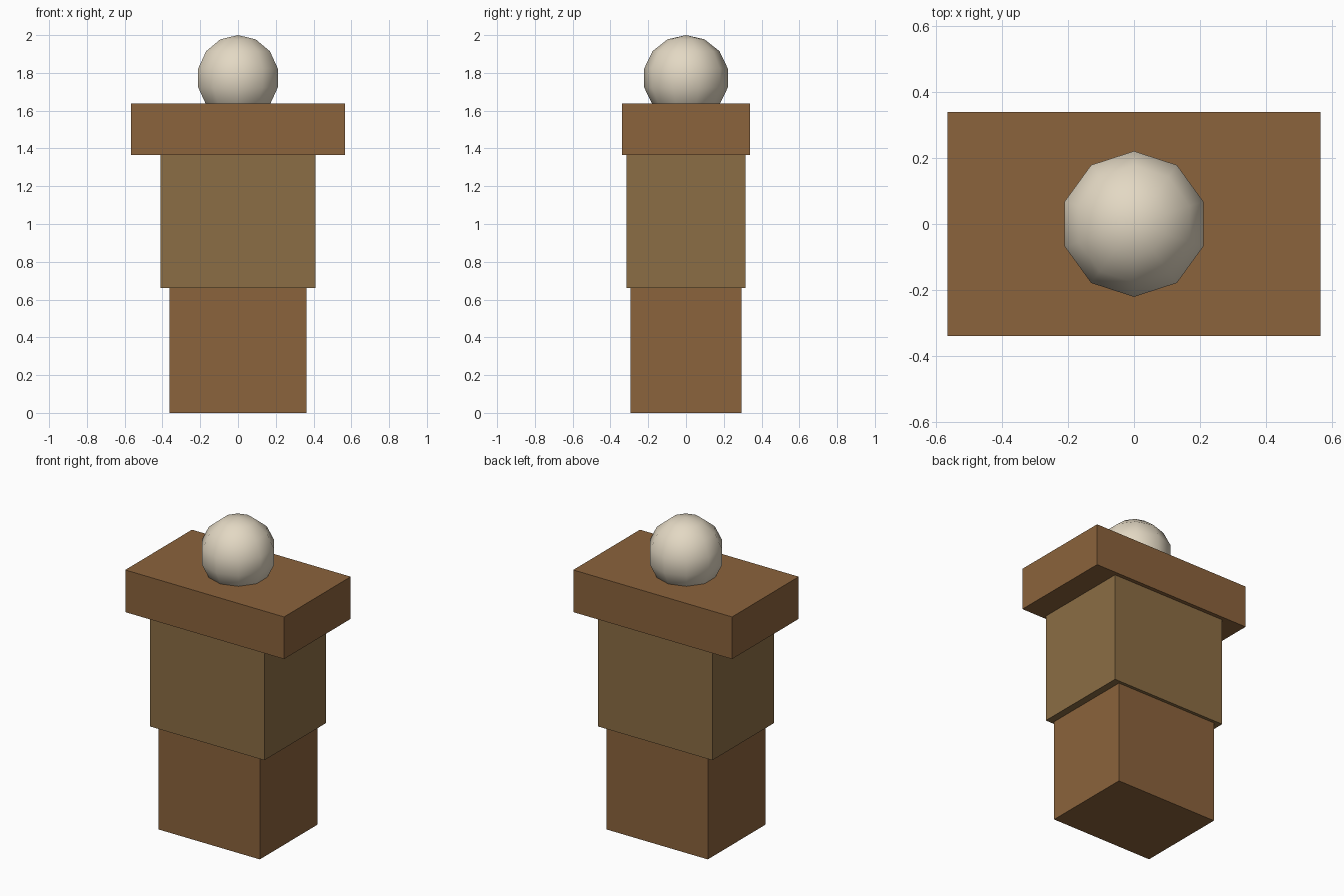
import bpy

if "Cube" in bpy.data.objects:
    bpy.data.objects.remove(bpy.data.objects["Cube"])


def material(name, rgb):
    mat = bpy.data.materials.new(name)
    mat.diffuse_color = (*rgb, 1.0)
    mat.use_nodes = True
    mat.node_tree.nodes["Principled BSDF"].inputs["Base Color"].default_value = mat.diffuse_color
    return mat


def box(name, width, depth, z_low, z_high, mat):
    bpy.ops.mesh.primitive_cube_add(size=1, location=(0, 0, (z_low + z_high) / 2))
    obj = bpy.context.object
    obj.name = name
    obj.scale = (width, depth, z_high - z_low)
    bpy.ops.object.transform_apply(location=False, rotation=False, scale=True)
    obj.data.materials.append(mat)
    return obj


brown = material("brown", (0.258, 0.125, 0.045))
tan = material("tan", (0.258, 0.153, 0.058))
cream = material("cream", (0.77, 0.69, 0.55))

# Stacked body blocks
box("lower_body", 0.725, 0.59, 0.0, 0.66, brown)
box("torso", 0.818, 0.63, 0.66, 1.365, tan)
box("shoulders", 1.134, 0.68, 1.365, 1.637, brown)

# Low-poly, smooth-shaded head sunk into the shoulders
radius = 0.227
bpy.ops.mesh.primitive_uv_sphere_add(segments=10, ring_count=7, radius=radius,
                                     location=(0, 0, 2.0 - radius))
head = bpy.context.object
head.name = "head"
head.data.materials.append(cream)
bpy.ops.object.shade_smooth()
